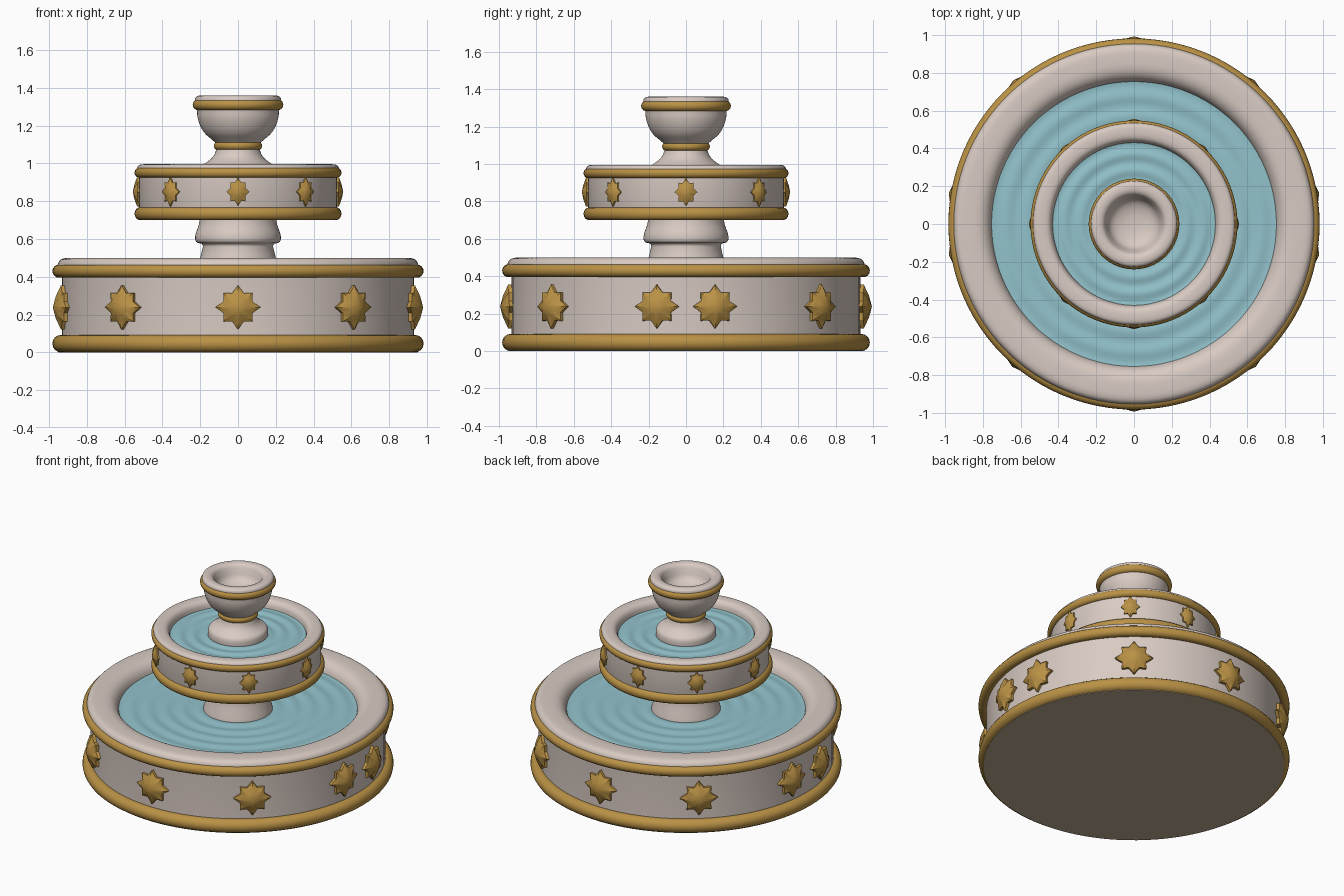
import bpy, bmesh
from math import sin, cos, pi, radians
from mathutils import Vector

cube = bpy.data.objects.get("Cube")
if cube:
    bpy.data.objects.remove(cube)


def material(name, rgb):
    m = bpy.data.materials.new(name)
    m.use_nodes = True
    m.diffuse_color = (*rgb, 1)
    shader = m.node_tree.nodes["Principled BSDF"]
    shader.inputs["Base Color"].default_value = (*rgb, 1)
    shader.inputs["Roughness"].default_value = 0.7
    return m


STONE = material("pale stone", (0.69, 0.595, 0.545))
GOLD = material("aged gold", (0.49, 0.285, 0.06))
WATER = material("pool water", (0.29, 0.54, 0.60))
UNDERSIDE = material("brown underside", (0.52, 0.41, 0.29))


def finish(bm, name, mat, angle=40):
    bmesh.ops.remove_doubles(bm, verts=bm.verts, dist=0.0002)
    bmesh.ops.recalc_face_normals(bm, faces=bm.faces)
    mesh = bpy.data.meshes.new(name)
    bm.to_mesh(mesh)
    bm.free()
    mesh.materials.append(mat)
    obj = bpy.data.objects.new(name, mesh)
    bpy.context.collection.objects.link(obj)
    bpy.ops.object.select_all(action='DESELECT')
    obj.select_set(True)
    bpy.context.view_layer.objects.active = obj
    bpy.ops.object.shade_smooth_by_angle(angle=radians(angle))
    return obj


def soften(points, cut=0.02, rounds=2):
    """Round the corners of an open profile."""
    pts = [Vector(p) for p in points]
    for _ in range(rounds):
        out = [pts[0]]
        for i, (a, b) in enumerate(zip(pts, pts[1:])):
            step = (b - a) * min(0.25, cut / (b - a).length)
            if i > 0:
                out.append(a + step)
            if i < len(pts) - 2:
                out.append(b - step)
        pts = out + [pts[-1]]
        cut *= 0.4
    return pts


def lathe(name, profile, mat, steps=96):
    """Turn a (radius, height) profile around the z axis."""
    bm = bmesh.new()
    verts = [bm.verts.new((r, 0, z)) for r, z in profile]
    edges = [bm.edges.new(pair) for pair in zip(verts, verts[1:])]
    bmesh.ops.spin(bm, geom=verts + edges, cent=(0, 0, 0), axis=(0, 0, 1),
                   angle=2 * pi, steps=steps)
    return finish(bm, name, mat)


def gold_band(name, outer, low, high, depth=0.035, sides=16):
    """Ring with an oval cross-section."""
    mid, half = (low + high) / 2, (high - low) / 2
    ring = [(outer - depth + depth * cos(2 * pi * i / sides),
             mid + half * sin(2 * pi * i / sides)) for i in range(sides + 1)]
    lathe(name, ring, GOLD)


def pool(name, radius, level, waves, height):
    """Disc of water with circular ripples."""
    n = 40
    top = [(radius * i / n, level + height * sin(2 * pi * waves * i / n))
           for i in range(n + 1)]
    lathe(name, top + [(radius, level - 0.05), (0, level - 0.05)], WATER)


def star(name, angle, wall, level, width, height, relief):
    """Raised eight-pointed star wrapped on a round wall."""
    bm = bmesh.new()

    def point(u, v, d):
        a = radians(angle) + u / wall
        return bm.verts.new(((wall + d) * sin(a), -(wall + d) * cos(a), level + v))

    def outline(d, scale=1):
        ring = []
        for i in range(16):
            reach = scale * (0.69 if i % 2 else 1 if i % 4 == 0 else 0.92)
            t = 2 * pi * i / 16
            ring.append(point(width * reach * cos(t), height * reach * sin(t), d))
        return ring

    back, front = outline(-0.02), outline(relief * 0.3)
    inner = outline(relief * 0.75, 0.5)
    peak = point(0, 0, relief)
    for i in range(16):
        j = (i + 1) % 16
        bm.faces.new((back[i], back[j], front[j], front[i]))
        bm.faces.new((front[i], front[j], inner[j], inner[i]))
        bm.faces.new((inner[i], inner[j], peak))
    bm.faces.new(back)
    finish(bm, name, GOLD, 50)


# Large basin, with a brown face underneath
basin = lathe("large_basin", [(0, 0), (0.95, 0), (0.95, 0.04)] + soften([
    (0.932, 0.06), (0.932, 0.42), (0.955, 0.44), (0.955, 0.475), (0.93, 0.5),
    (0.82, 0.5), (0.775, 0.475), (0.752, 0.43), (0.74, 0.30)]) + [(0, 0.30)], STONE)
basin.data.materials.append(UNDERSIDE)
for face in basin.data.polygons:
    if face.center.z < 0.01:
        face.material_index = 1
gold_band("large_basin_lower_band", 0.983, 0.0, 0.092, 0.045)
gold_band("large_basin_upper_band", 0.983, 0.395, 0.465)
pool("large_pool", 0.76, 0.428, 7, 0.004)

# Pedestal between the basins
lathe("pedestal", soften([
    (0, 0.32), (0.23, 0.32), (0.22, 0.43), (0.20, 0.50), (0.182, 0.575),
    (0.225, 0.58), (0.228, 0.62), (0.205, 0.68), (0.20, 0.74), (0, 0.74)],
    0.012), STONE, 64)

# Small basin
lathe("small_basin", soften([
    (0, 0.715), (0.525, 0.715), (0.525, 0.94), (0.535, 0.955), (0.535, 0.98),
    (0.52, 0.996), (0.46, 0.996), (0.437, 0.975), (0.43, 0.94), (0.42, 0.84),
    (0, 0.84)], 0.015), STONE)
gold_band("small_basin_lower_band", 0.548, 0.70, 0.768, 0.03)
gold_band("small_basin_upper_band", 0.548, 0.925, 0.978, 0.025)
pool("small_pool", 0.435, 0.942, 5, 0.004)

# Foot and cup at the top
lathe("cup_foot", soften([
    (0, 0.88), (0.185, 0.88), (0.192, 0.965), (0.185, 0.995), (0.16, 1.01),
    (0.13, 1.035), (0.115, 1.07), (0.11, 1.11), (0, 1.11)], 0.012), STONE, 64)
gold_band("cup_neck_ring", 0.128, 1.07, 1.117, 0.025)
lathe("cup", soften([
    (0, 1.10), (0.11, 1.10), (0.13, 1.12), (0.185, 1.165), (0.215, 1.235),
    (0.217, 1.29), (0.23, 1.32), (0.225, 1.36), (0.165, 1.36),
    (0.145, 1.32), (0.125, 1.27), (0.07, 1.245), (0, 1.24)], 0.02), STONE, 64)
gold_band("cup_band", 0.24, 1.282, 1.34, 0.03)

# Stars around both basins; angles are measured from the front
for n, a in enumerate((0, 40.5, 80.5, 99.5, 140, 180, -140, -99.5, -80.5, -40.5)):
    star(f"large_star_{n + 1}", a, 0.932, 0.238, 0.118, 0.117, 0.062)
for n, a in enumerate((0, 42.5, 90, 137.5, 180, -137.5, -90, -42.5)):
    star(f"small_star_{n + 1}", a, 0.525, 0.85, 0.06, 0.077, 0.032)
